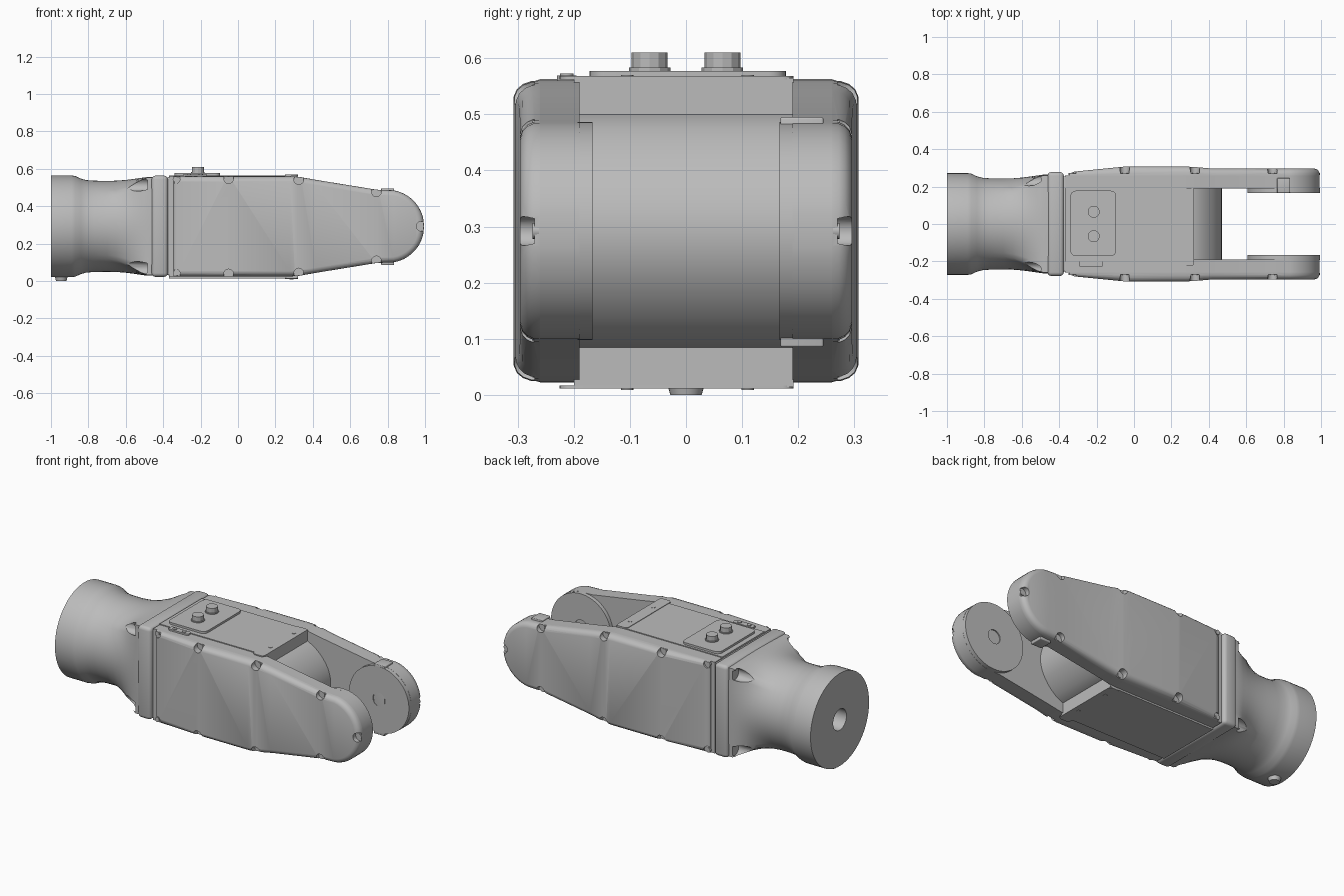
import bpy, bmesh, math
from mathutils import Matrix, Vector

if bpy.data.objects.get("Cube"):
    bpy.data.objects.remove(bpy.data.objects["Cube"])

MID = 0.292  # height of the long axis


def material(name, rgb):
    m = bpy.data.materials.new(name)
    m.use_nodes = True
    m.diffuse_color = (*rgb, 1)
    m.node_tree.nodes["Principled BSDF"].inputs["Base Color"].default_value = (*rgb, 1)
    return m


GREY = material("cast grey", (0.5, 0.5, 0.5))


def finish(name, bm, cutter=None, bevel=0, angle=32):
    bmesh.ops.recalc_face_normals(bm, faces=bm.faces)
    me = bpy.data.meshes.new(name)
    bm.to_mesh(me)
    bm.free()
    ob = bpy.data.objects.new(name, me)
    bpy.context.collection.objects.link(ob)
    me.materials.append(GREY)
    bpy.ops.object.select_all(action="DESELECT")
    ob.select_set(True)
    bpy.context.view_layer.objects.active = ob
    if bevel:
        mod = ob.modifiers.new("bevel", "BEVEL")
        mod.width, mod.segments = bevel, 3
        bpy.ops.object.modifier_apply(modifier="bevel")
    if cutter:
        mod = ob.modifiers.new("cut", "BOOLEAN")
        mod.operation, mod.solver, mod.object = "DIFFERENCE", "EXACT", cutter
        bpy.ops.object.modifier_apply(modifier="cut")
        bpy.data.objects.remove(cutter)
    bpy.ops.object.shade_smooth_by_angle(angle=math.radians(angle))
    return ob


def add_box(bm, x, y, z):
    centre = Vector([(a + b) / 2 for a, b in (x, y, z)])
    size = [b - a for a, b in (x, y, z)]
    bmesh.ops.create_cube(bm, size=1, matrix=Matrix.Translation(centre) @ Matrix.Diagonal((*size, 1)))


def box(name, x, y, z, **kw):
    bm = bmesh.new()
    add_box(bm, x, y, z)
    return finish(name, bm, **kw)


def add_cyl(bm, centre, r, depth, axis="Z", sides=32, r2=None):
    turn = {"X": Matrix.Rotation(math.pi / 2, 4, "Y"), "Y": Matrix.Rotation(math.pi / 2, 4, "X"),
            "Z": Matrix.Identity(4)}[axis]
    bmesh.ops.create_cone(bm, cap_ends=True, segments=sides, radius1=r, radius2=r if r2 is None else r2,
                          depth=depth, matrix=Matrix.Translation(centre) @ turn)


def loft(bm, rings):
    rows = [[bm.verts.new(p) for p in ring] for ring in rings]
    for a, b in zip(rows, rows[1:]):
        for i in range(len(a)):
            j = (i + 1) % len(a)
            bm.faces.new((a[i], a[j], b[j], b[i]))
    return rows


def rounded_plate(name, x, y, z, r):
    bm = bmesh.new()
    pts = []
    for k, (cx, cy) in enumerate([(x[1] - r, y[1] - r), (x[0] + r, y[1] - r),
                                  (x[0] + r, y[0] + r), (x[1] - r, y[0] + r)]):
        for s in range(7):
            a = (k + s / 6) * math.pi / 2
            pts.append((cx + r * math.cos(a), cy + r * math.sin(a)))
    rows = loft(bm, [[(px, py, h) for px, py in pts] for h in z])
    for row in rows:
        bm.faces.new(row)
    finish(name, bm)


# Side outline shared by the arms and covers: upper half as (x, height above axis)
def upper_outline(start):
    top = [(start, 0.268), (-0.05, 0.268), (0.28, 0.268), (0.33, 0.264), (0.42, 0.248), (0.74, 0.196)]
    arc = [math.radians(a) for a in range(80, 0, -8)]
    return top + [(0.8 + 0.195 * math.cos(a), 0.195 * math.sin(a)) for a in arc]


def inset(half, d):
    """Move the closed mirrored outline inward by d."""
    full = [Vector(p) for p in half] + [Vector((x, -h)) for x, h in reversed(half)]
    out, n = [], len(full)
    for i, p in enumerate(full):
        a = (p - full[i - 1]).normalized()
        b = (full[(i + 1) % n] - p).normalized()
        na, nb = Vector((a.y, -a.x)), Vector((b.y, -b.x))
        m = (na + nb).normalized()
        out.append(p + m * d / max(m.dot(na), 0.4))
    return out


def cap(bm, row):
    n = len(row)
    for i in range(n // 2 - 1):
        bm.faces.new((row[i], row[i + 1], row[n - 2 - i], row[n - 1 - i]))


def cover_depth(x):
    stops = [(-0.4, 0.012), (-0.05, 0.047), (0.3, 0.047), (0.42, 0.036), (2, 0.036)]
    for (x0, d0), (x1, d1) in zip(stops, stops[1:]):
        if x <= x1:
            return d0 + (d1 - d0) * (x - x0) / (x1 - x0)


# Fork arms and the bolted side covers
for side, word in ((1, "left"), (-1, "right")):
    bm = bmesh.new()
    ring = inset(upper_outline(-0.37), 0)
    for row in loft(bm, [[(p.x, side * y, MID + p.y) for p in ring] for y in (0.19, 0.26)]):
        cap(bm, row)
    finish(word + "_fork_arm", bm)

    bm = bmesh.new()
    half = upper_outline(-0.345)
    rings = []
    for d, t in ((0, 0), (0.001, 0.35), (0.006, 0.65), (0.015, 0.88), (0.028, 1)):
        rings.append([(p.x, side * (0.26 + t * cover_depth(p.x)), MID + p.y) for p in inset(half, d)])
    rows = loft(bm, rings)
    cap(bm, rows[0])
    cap(bm, rows[-1])
    cut = bmesh.new()
    seats = [(x, s * h) for x, h in ((-0.335, 0.255), (-0.05, 0.255), (0.325, 0.25), (0.74, 0.185))
             for s in (1, -1)] + [(0.98, 0)]
    for x, h in seats:
        add_cyl(cut, (x, side * 0.32, MID + h), 0.026, 0.1, "Y", 20)
    finish(word + "_cover", bm, cutter=finish("seat_cutter", cut))

    bm = bmesh.new()
    for x, h in seats:
        add_cyl(bm, (x, side * 0.268, MID + h * 0.99), 0.014, 0.012, "Y", 16)
    finish(word + "_cover_screws", bm)

    # Pivot pad on the inner face of the arm
    bm = bmesh.new()
    add_cyl(bm, (0.8, side * 0.18, MID), 0.194, 0.026, "Y", 64)
    cut = bmesh.new()
    add_cyl(cut, (0.8, side * 0.167, MID), 0.04, 0.012, "Y", 32)
    finish(word + "_pivot_pad", bm, cutter=finish("pad_cutter", cut))

box("pivot_stop", (0.765, 0.835), (0.168, 0.245), (0.085, 0.495), bevel=0.004)

# Central housing with the rounded nose between the arms
box("housing", (-0.37, 0.32), (-0.2, 0.192), (0.014, 0.565))
bm = bmesh.new()
nose = [(0.3, 0.21), (0.32, 0.208)]
nose += [(0.32 + 0.15 * (1 - (h / 0.208) ** 2) ** 0.8, h) for h in [0.208 - 0.026 * k for k in range(1, 9)]]
ring = nose + [(x, -h) for x, h in reversed(nose[:-1])]
rows = loft(bm, [[(x, y, MID + h) for x, h in ring] for y in (-0.195, 0.195)])
for row in rows:
    bm.faces.new(row)
finish("housing_nose", bm)

# Square flange joining housing and wrist
box("flange", (-0.462, -0.375), (-0.278, 0.278), (0.022, 0.563), bevel=0.02)
box("flange_gasket", (-0.38, -0.34), (-0.255, 0.255), (0.03, 0.555), bevel=0.01)

# Wrist: round collar lofting into the square flange, with bolt grooves at the corners
bm = bmesh.new()
stations = [(-1, 0.272, 0), (-0.89, 0.272, 0), (-0.87, 0.269, 0), (-0.84, 0.255, 0), (-0.81, 0.247, 0),
            (-0.77, 0.244, 0), (-0.7, 0.243, 0.02), (-0.65, 0.244, 0.12), (-0.6, 0.248, 0.32),
            (-0.56, 0.253, 0.55), (-0.52, 0.259, 0.8), (-0.485, 0.264, 0.95), (-0.455, 0.264, 0.95)]
rings = []
for x, r, square in stations:
    ring = []
    for k in range(64):
        a = k * math.tau / 64
        c, s = math.cos(a), math.sin(a)
        grow = 1 - square + square / max(abs(c), abs(s))
        ring.append((x, r * grow * c, MID + r * grow * s))
    rings.append(ring)
rows = loft(bm, rings)
bm.faces.new(rows[0])
bm.faces.new(rows[-1])
cut = bmesh.new()
for sy in (1, -1):
    for sz in (1, -1):
        add_cyl(cut, (-0.63, sy * 0.238, MID + sz * 0.222), 0.034, 0.29, "X", 24)
add_cyl(cut, (-1, 0, MID), 0.062, 0.3, "X", 32)
finish("wrist", bm, cutter=finish("wrist_cutter", cut))

# Clamp lug under the collar
bm = bmesh.new()
add_cyl(bm, (-0.945, 0, 0.018), 0.028, 0.036, "Z", 24, r2=0.038)
finish("clamp_lug", bm)

# Connector plate with two sockets on top
rounded_plate("connector_plate", (-0.34, -0.095), (-0.172, 0.178), (0.56, 0.577), 0.03)
for y, word in ((0.065, "left"), (-0.065, "right")):
    bm = bmesh.new()
    add_cyl(bm, (-0.215, y, 0.579), 0.037, 0.008, sides=12)
    add_cyl(bm, (-0.215, y, 0.595), 0.032, 0.03, sides=12)
    finish(word + "_socket", bm, angle=25)

# Small tag with two screws beside the plate
rounded_plate("tag", (-0.295, -0.165), (-0.23, -0.195), (0.555, 0.569), 0.012)
bm = bmesh.new()
for x in (-0.262, -0.2):
    add_cyl(bm, (x, -0.2125, 0.57), 0.012, 0.006, sides=16)
finish("tag_screws", bm)

# Screwed end strips on top and underneath
for z, word in ((0.565, "upper"), (0.014, "lower")):
    rounded_plate(word + "_end_strip", (0.25, 0.322), (-0.225, 0.192), (z - 0.003, z + 0.003), 0.02)
    bm = bmesh.new()
    for y in (-0.105, 0.11):
        add_cyl(bm, (0.286, y, z), 0.011, 0.01, sides=16)
    finish(word + "_strip_screws", bm)
